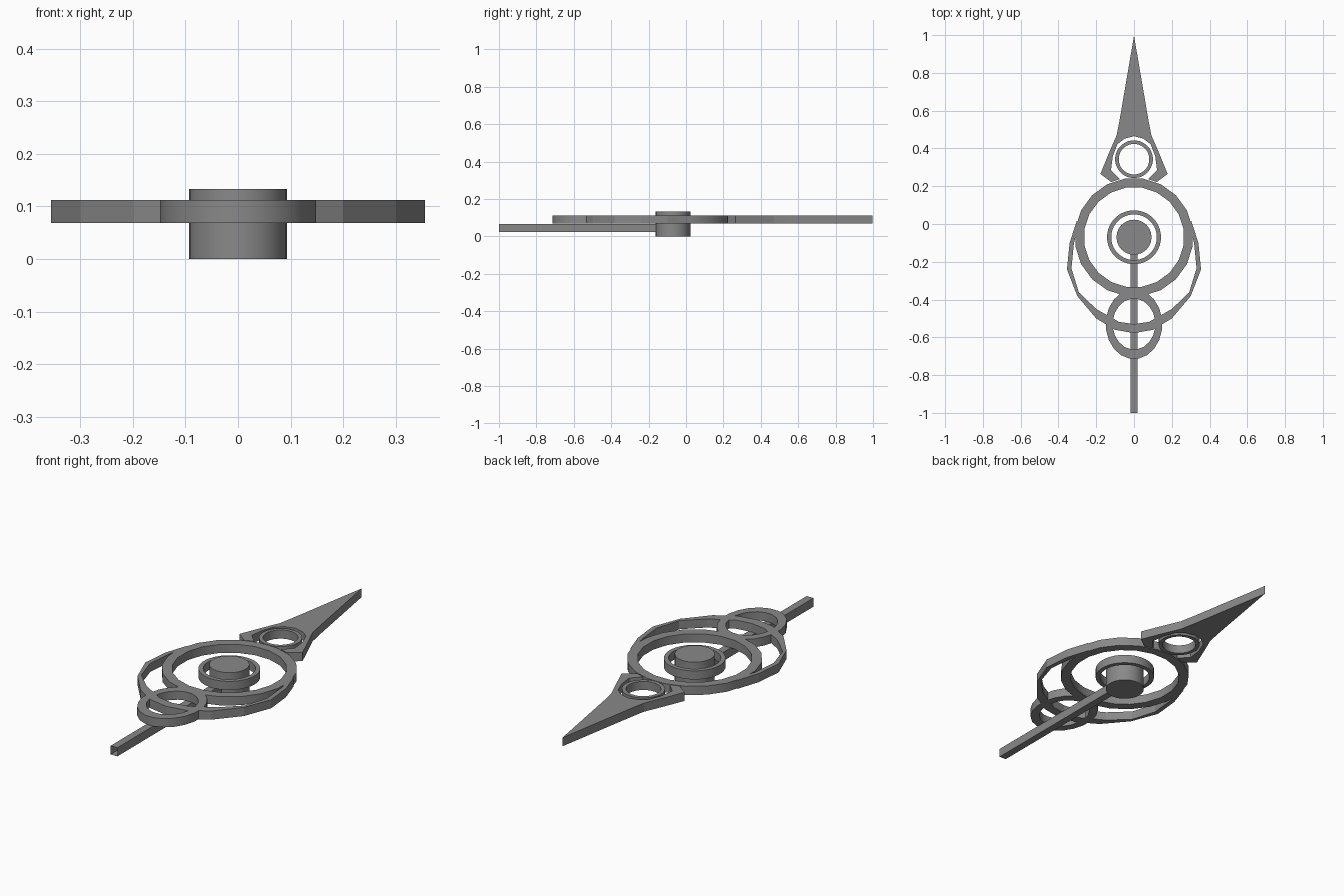
import bpy, bmesh, math

cube = bpy.data.objects.get("Cube")
if cube:
    bpy.data.objects.remove(cube, do_unlink=True)

METAL = bpy.data.materials.new("dark_grey_metal")
METAL.use_nodes = True
GREY = (0.25, 0.25, 0.25, 1)
METAL.diffuse_color = GREY
METAL.node_tree.nodes["Principled BSDF"].inputs["Base Color"].default_value = GREY

HUB_Y = -0.07
PLATE = (0.068, 0.112)   # bottom and top of the flat openwork


def finish(name, bm, smooth=True):
    bmesh.ops.recalc_face_normals(bm, faces=bm.faces)
    mesh = bpy.data.meshes.new(name)
    bm.to_mesh(mesh)
    bm.free()
    mesh.materials.append(METAL)
    obj = bpy.data.objects.new(name, mesh)
    bpy.context.collection.objects.link(obj)
    if smooth:
        bpy.ops.object.select_all(action="DESELECT")
        obj.select_set(True)
        bpy.context.view_layer.objects.active = obj
        bpy.ops.object.shade_smooth_by_angle(angle=math.radians(25))
    return obj


def band(name, outer, inner, closed, smooth=True):
    """Flat plate between two matching outlines, open or closed."""
    bm = bmesh.new()
    sections = []
    for o, i in zip(outer, inner):
        corners = ((o, PLATE[0]), (o, PLATE[1]), (i, PLATE[1]), (i, PLATE[0]))
        sections.append([bm.verts.new((*p, z)) for p, z in corners])
    n = len(sections)
    for k in range(n if closed else n - 1):
        a, b = sections[k], sections[(k + 1) % n]
        for j in range(4):
            m = (j + 1) % 4
            bm.faces.new((a[j], a[m], b[m], b[j]))
    if not closed:
        bm.faces.new(sections[0])
        bm.faces.new(sections[-1])
    return finish(name, bm, smooth)


def ellipse(y, rx, ry, sides):
    angles = [math.tau * (k + 0.5) / sides for k in range(sides)]
    return [(rx * math.cos(a), y + ry * math.sin(a)) for a in angles]


def ring(name, y, outer, inner, sides):
    band(name, ellipse(y, *outer, sides), ellipse(y, *inner, sides), True)


def mirrored(half):
    """Half outline starting on the centre line, completed across x."""
    return [(-x, y) for x, y in reversed(half[1:])] + half


# Rings
ring("main_ring", HUB_Y, (0.314, 0.314), (0.266, 0.266), 20)
ring("hub_ring", HUB_Y, (0.143, 0.143), (0.121, 0.121), 32)
ring("head_ring", 0.343, (0.1, 0.1), (0.081, 0.081), 32)
ring("lower_ring", -0.53, (0.15, 0.185), (0.113, 0.135), 20)

# Crescent hugging the lower half of the main ring
crescent_outer = [(0, -0.578), (0.1, -0.56), (0.2, -0.5), (0.3, -0.382),
                  (0.355, -0.24), (0.341, -0.1), (0.303, 0.016)]
crescent_inner = [(0, -0.53), (0.08, -0.518), (0.2, -0.45), (0.292, -0.362),
                  (0.331, -0.235), (0.318, -0.1), (0.29, 0.0)]
band("crescent", mirrored(crescent_outer), mirrored(crescent_inner), False, False)

# Spear head with an arched opening and two claws
head_outer = [(0, 0.997), (0.078, 0.54), (0.092, 0.47), (0.135, 0.37),
              (0.178, 0.265), (0.12, 0.222)]
head_inner = [(0, 0.465), (0.05, 0.452), (0.088, 0.422), (0.112, 0.36),
              (0.122, 0.285), (0.075, 0.238)]
band("spear_head", mirrored(head_outer), mirrored(head_inner), False, False)

# Hub
bm = bmesh.new()
bmesh.ops.create_cone(bm, cap_ends=True, segments=24, radius1=0.093,
                      radius2=0.093, depth=0.133)
bmesh.ops.translate(bm, verts=bm.verts, vec=(0, HUB_Y, 0.0665))
finish("hub", bm)

# Tail rod, a square tube with an open outer end
bm = bmesh.new()
bmesh.ops.create_cube(bm, size=1)
bmesh.ops.scale(bm, verts=bm.verts, vec=(0.038, 0.9, 0.044))
bmesh.ops.translate(bm, verts=bm.verts, vec=(0, -0.55, 0.045))
bm.normal_update()
ends = [f for f in bm.faces if abs(f.normal.y) > 0.9]
bmesh.ops.delete(bm, geom=ends, context="FACES_ONLY")
finish("tail_rod", bm, False)
